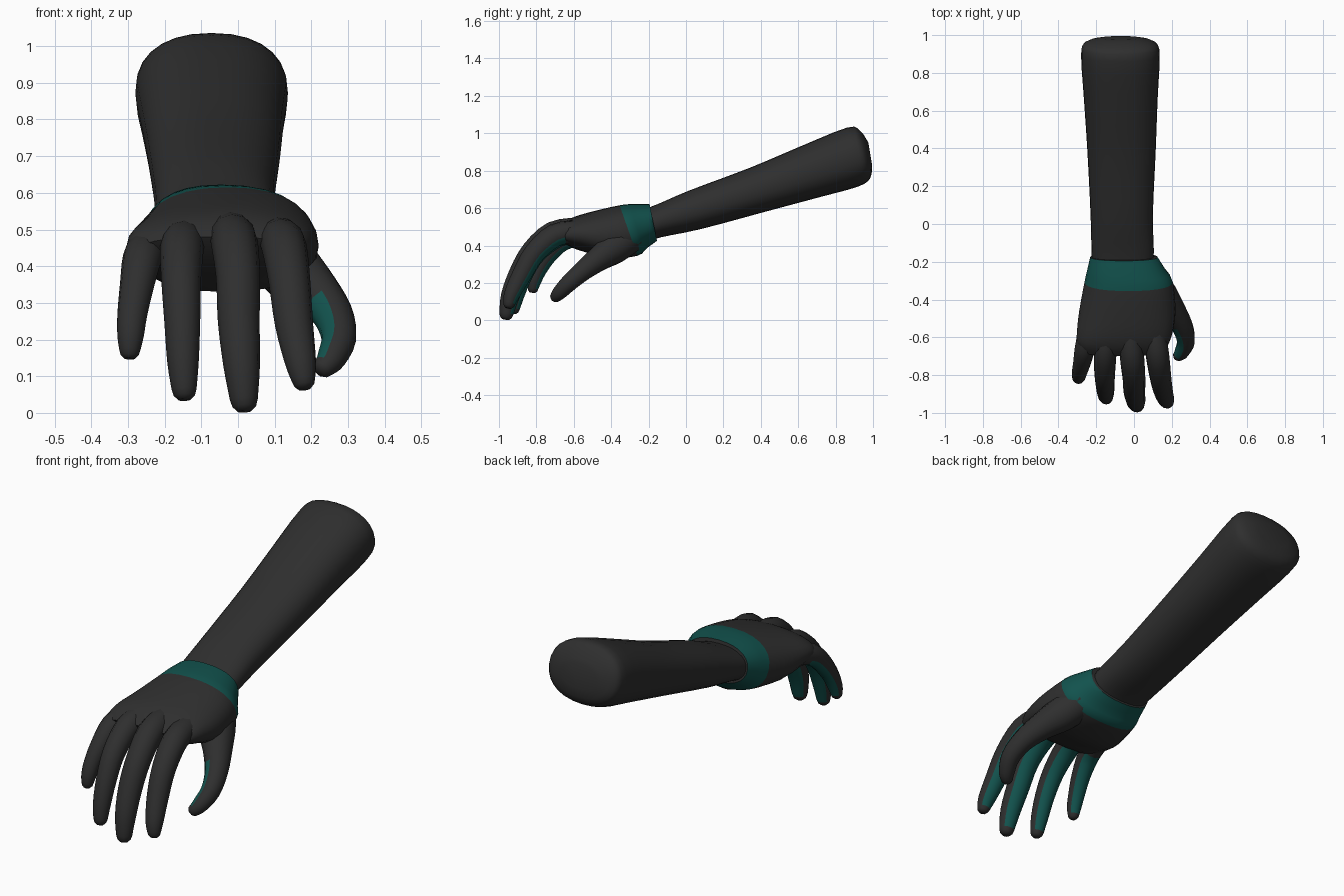
import bpy, bmesh, math
from mathutils import Vector

if "Cube" in bpy.data.objects:
    bpy.data.objects.remove(bpy.data.objects["Cube"])


def material(name, rgb):
    m = bpy.data.materials.new(name)
    m.diffuse_color = (*rgb, 1)
    m.use_nodes = True
    m.node_tree.nodes["Principled BSDF"].inputs["Base Color"].default_value = m.diffuse_color
    return m


DARK = material("charcoal", (0.028, 0.028, 0.028))
TEAL = material("teal", (0.006, 0.085, 0.075))


def smooth_rows(rows, steps):
    """Catmull-Rom interpolation of equally long number rows."""
    out = []
    for i in range(len(rows) - 1):
        a, b, c, d = (rows[max(i - 1, 0)], rows[i], rows[i + 1],
                      rows[min(i + 2, len(rows) - 1)])
        for s in range(steps):
            t = s / steps
            out.append([0.5 * (2 * q + (r - p) * t + (2 * p - 5 * q + 4 * r - w) * t * t
                               + (3 * q - p - 3 * r + w) * t ** 3)
                        for p, q, r, w in zip(a, b, c, d)])
    return out + [list(rows[-1])]


def loft(name, rings, is_teal):
    """Skin closed rings; is_teal(ring, side) picks the coloured faces."""
    bm = bmesh.new()
    vs = [[bm.verts.new(p) for p in ring] for ring in rings]
    n = len(vs[0])
    for i in range(len(vs) - 1):
        for k in range(n):
            j = (k + 1) % n
            f = bm.faces.new((vs[i][k], vs[i][j], vs[i + 1][j], vs[i + 1][k]))
            f.material_index = int(is_teal(i, k))
    bm.faces.new(vs[0])
    bm.faces.new(vs[-1])
    bmesh.ops.recalc_face_normals(bm, faces=bm.faces)
    me = bpy.data.meshes.new(name)
    bm.to_mesh(me)
    bm.free()
    me.materials.append(DARK)
    me.materials.append(TEAL)
    me.polygons.foreach_set("use_smooth", [True] * len(me.polygons))
    me.set_sharp_from_angle(angle=math.radians(60))
    ob = bpy.data.objects.new(name, me)
    bpy.context.collection.objects.link(ob)
    return ob


def power(v, e):
    return math.copysign(abs(v) ** e, v)


def slanted_rings(rows, steps, n=28, e=0.88):
    """Rows: top y, top z, bottom y, bottom z, left x, right x."""
    rings = []
    for ty, tz, by, bz, x0, x1 in smooth_rows(rows, steps):
        top, bot = Vector((0, ty, tz)), Vector((0, by, bz))
        mid, half = (top + bot) / 2, (top - bot) / 2
        ring = []
        for k in range(n):
            a = math.tau * k / n
            p = mid + half * power(math.sin(a), e)
            p.x = (x0 + x1) / 2 + (x1 - x0) / 2 * power(math.cos(a), e)
            ring.append(p)
        rings.append(ring)
    return rings


def digit(name, rows, palm, teal_from, n=12, steps=3):
    """Tapered finger; rows: x, y, z, radius. The palm side is teal."""
    pts = smooth_rows(rows, steps)
    end, prev = Vector(pts[-1][:3]), Vector(pts[-2][:3])
    d, r = (end - prev).normalized(), pts[-1][3]
    for along, scale in ((0.5, 0.85), (0.85, 0.5)):      # rounded tip
        pts.append([*(end + d * r * along), r * scale])
    cs = [Vector(p[:3]) for p in pts]
    rings = []
    for i, p in enumerate(pts):
        t = (cs[min(i + 1, len(cs) - 1)] - cs[max(i - 1, 0)]).normalized()
        u = Vector(palm)
        u = (u - t * u.dot(t)).normalized()
        w = t.cross(u)
        rings.append([cs[i] + p[3] * (u * math.cos(a) + w * math.sin(a))
                      for a in (math.tau * k / n for k in range(n))])
    last = len(rings) - 3
    loft(name, rings, lambda i, k: teal_from <= i < last and k in (0, 1, n - 1, n - 2))


# Forearm with a rounded rear end
loft("forearm", slanted_rings([
    (-0.25, 0.585, -0.20, 0.42, -0.22, 0.10),
    (-0.15, 0.622, -0.13, 0.445, -0.225, 0.105),
    (0.02, 0.695, 0.08, 0.488, -0.23, 0.10),
    (0.34, 0.815, 0.44, 0.585, -0.247, 0.115),
    (0.60, 0.925, 0.72, 0.66, -0.265, 0.125),
    (0.86, 1.03, 0.92, 0.715, -0.28, 0.136),
    (0.93, 1.015, 0.985, 0.76, -0.26, 0.115),
    (0.975, 0.95, 0.995, 0.83, -0.17, 0.03),
], 3), lambda i, k: False)

# Glove: teal cuff running into the palm
STEPS = 3
loft("palm_and_cuff", slanted_rings([
    (-0.195, 0.622, -0.155, 0.425, -0.232, 0.125),
    (-0.28, 0.622, -0.21, 0.385, -0.248, 0.168),
    (-0.355, 0.615, -0.26, 0.345, -0.262, 0.205),
    (-0.50, 0.582, -0.42, 0.33, -0.29, 0.22),
    (-0.60, 0.552, -0.54, 0.365, -0.302, 0.205),
    (-0.66, 0.52, -0.60, 0.385, -0.30, 0.185),
    (-0.70, 0.48, -0.65, 0.41, -0.27, 0.16),
], STEPS), lambda i, k: i < 2 * STEPS)

# Fingers
FINGERS = {
    "index_finger": [(0.11, -0.58, 0.475, 0.06), (0.125, -0.70, 0.455, 0.062),
                     (0.14, -0.81, 0.36, 0.057), (0.153, -0.88, 0.24, 0.052),
                     (0.17, -0.93, 0.14, 0.043), (0.178, -0.945, 0.092, 0.033)],
    "middle_finger": [(-0.02, -0.58, 0.49, 0.06), (-0.01, -0.71, 0.465, 0.064),
                      (0.0, -0.82, 0.37, 0.06), (0.002, -0.89, 0.25, 0.057),
                      (0.01, -0.94, 0.13, 0.05), (0.016, -0.96, 0.036, 0.038)],
    "ring_finger": [(-0.145, -0.58, 0.475, 0.058), (-0.153, -0.69, 0.45, 0.06),
                    (-0.155, -0.80, 0.36, 0.054), (-0.152, -0.865, 0.25, 0.049),
                    (-0.15, -0.905, 0.14, 0.043), (-0.147, -0.922, 0.064, 0.034)],
    "little_finger": [(-0.24, -0.56, 0.455, 0.055), (-0.26, -0.66, 0.425, 0.054),
                      (-0.275, -0.735, 0.35, 0.047), (-0.288, -0.785, 0.27, 0.041),
                      (-0.293, -0.81, 0.21, 0.036), (-0.295, -0.818, 0.172, 0.029)],
}
for finger, path in FINGERS.items():
    digit(finger, path, (0, 1, -1), 2)

# Thumb, its pad turned towards the fingers
digit("thumb", [(0.09, -0.30, 0.45, 0.09), (0.145, -0.38, 0.39, 0.088),
                (0.205, -0.46, 0.335, 0.07), (0.257, -0.545, 0.27, 0.056),
                (0.275, -0.62, 0.205, 0.048), (0.255, -0.675, 0.15, 0.04),
                (0.238, -0.695, 0.128, 0.032)], (-1, -0.3, 0.1), 8)
